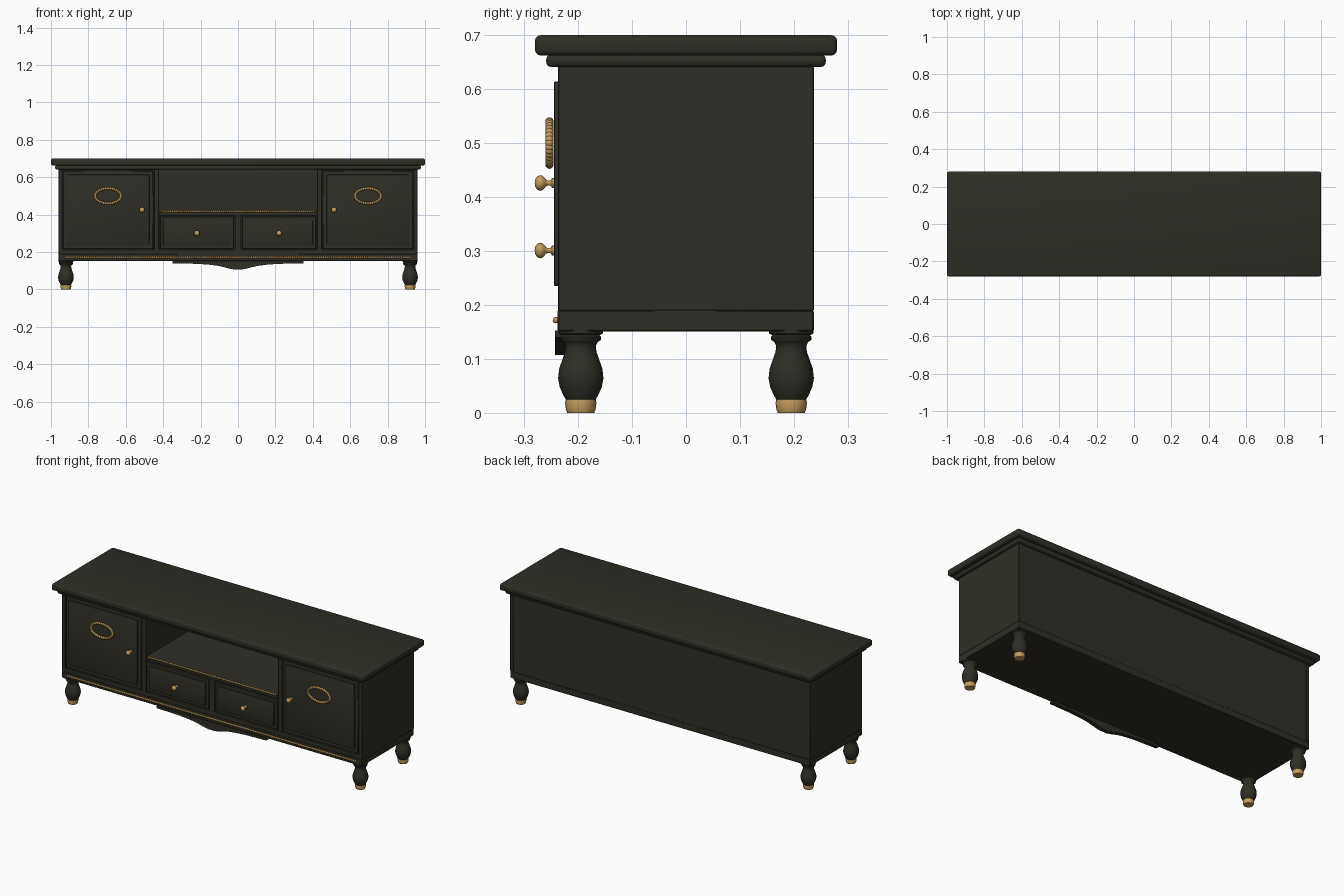
import bpy, bmesh, math
from mathutils import Matrix, Vector

if "Cube" in bpy.data.objects:
    bpy.data.objects.remove(bpy.data.objects["Cube"], do_unlink=True)


def make_material(name, rgb):
    mat = bpy.data.materials.new(name)
    mat.use_nodes = True
    mat.diffuse_color = (*rgb, 1)
    bsdf = next(n for n in mat.node_tree.nodes if n.type == "BSDF_PRINCIPLED")
    bsdf.inputs["Base Color"].default_value = (*rgb, 1)
    return mat


DARK = make_material("dark olive paint", (0.028, 0.027, 0.019))
GOLD = make_material("antique gold", (0.55, 0.34, 0.11))
FRONT = -0.237


def finish(name, bm, mat, angle=40):
    bmesh.ops.recalc_face_normals(bm, faces=bm.faces)
    mesh = bpy.data.meshes.new(name)
    bm.to_mesh(mesh)
    bm.free()
    mesh.materials.append(mat)
    mesh.shade_smooth()
    mesh.set_sharp_from_angle(angle=math.radians(angle))
    obj = bpy.data.objects.new(name, mesh)
    bpy.context.collection.objects.link(obj)
    return obj


def box(name, x, y, z, bevel=0.002, segments=1, mat=DARK):
    """Bevelled box given as (low, high) ranges on each axis."""
    bm = bmesh.new()
    bmesh.ops.create_cube(bm, size=1)
    for v in bm.verts:
        v.co = [r[0] if c < 0 else r[1] for c, r in zip(v.co, (x, y, z))]
    if bevel:
        bmesh.ops.bevel(bm, geom=bm.edges[:], offset=bevel, segments=segments,
                        profile=0.5, affect="EDGES")
    return finish(name, bm, mat)


def lathe(name, profile, matrix, mat, steps=20):
    """Spin (radius, height) points around the local z axis."""
    bm = bmesh.new()
    verts = [bm.verts.new((r, 0, h)) for r, h in profile]
    edges = [bm.edges.new(pair) for pair in zip(verts, verts[1:])]
    bmesh.ops.spin(bm, geom=verts + edges, cent=(0, 0, 0), axis=(0, 0, 1),
                   angle=math.tau, steps=steps)
    bmesh.ops.remove_doubles(bm, verts=bm.verts, dist=0.00005)
    bmesh.ops.transform(bm, matrix=matrix, verts=bm.verts)
    return finish(name, bm, mat, 50)


def beads(name, points, radius):
    bm = bmesh.new()
    for p in points:
        bmesh.ops.create_uvsphere(bm, u_segments=8, v_segments=6, radius=radius,
                                  matrix=Matrix.Translation(p))
    return finish(name, bm, GOLD, 80)


def bead_row(name, half, y, z, radius, spacing):
    n = round(2 * half / spacing)
    beads(name, [Vector((-half + 2 * half * i / n, y, z)) for i in range(n + 1)], radius)


def span(side, a, b):
    return tuple(sorted((side * a, side * b)))


# Top board, moulding below it, plinth
box("top_board", (-1, 1), (-0.28, 0.28), (0.662, 0.7), 0.011, 3)
box("top_moulding", (-0.978, 0.978), (-0.259, 0.259), (0.641, 0.664), 0.009, 3)
box("plinth", (-0.96, 0.96), (FRONT - 0.001, 0.237), (0.151, 0.191), 0.003)

# Carcass
DEPTH = (FRONT, 0.225)
box("bottom_panel", (-0.957, 0.957), DEPTH, (0.188, 0.213))
box("back_panel", (-0.957, 0.957), (0.215, 0.236), (0.188, 0.645))
box("shelf", (-0.425, 0.425), (FRONT + 0.004, 0.22), (0.394, 0.416))
box("drawer_divider", (-0.017, 0.017), DEPTH, (0.21, 0.396))
box("drawer_recess", (-0.425, 0.425), (FRONT + 0.012, 0.2), (0.21, 0.396), 0)

KNOB = [(0, 0), (0.009, 0), (0.009, 0.003), (0.005, 0.006), (0.0045, 0.012),
        (0.008, 0.016), (0.013, 0.020), (0.0145, 0.025), (0.013, 0.030),
        (0.008, 0.034), (0, 0.0355)]
FACE_OUT = Matrix.Rotation(math.pi / 2, 4, "X")


def front_panel(name, x, z, inset):
    """Slab with a raised, moulded centre field."""
    box(name + "_slab", x, (FRONT, FRONT + 0.03), z, 0.003)
    bm_x = (x[0] + inset, x[1] - inset)
    bm_z = (z[0] + inset, z[1] - inset)
    box(name + "_field", bm_x, (FRONT - 0.008, FRONT + 0.01), bm_z, 0.003, 2)


def knob(name, x, z):
    lathe(name, KNOB, Matrix.Translation((x, FRONT - 0.008, z)) @ FACE_OUT, GOLD, 16)


for side, label in ((1, "left"), (-1, "right")):
    box(label + "_side_panel", span(side, 0.939, 0.96), (FRONT, 0.237), (0.189, 0.645))
    box(label + "_divider", span(side, 0.422, 0.449), DEPTH, (0.21, 0.645))
    box(label + "_door_recess", span(side, 0.445, 0.945), (FRONT + 0.012, 0.2), (0.21, 0.645), 0)
    front_panel(label + "_door", span(side, 0.453, 0.935), (0.217, 0.635), 0.021)
    front_panel(label + "_drawer", span(side, 0.021, 0.418), (0.217, 0.390), 0.018)
    knob(label + "_door_knob", side * 0.513, 0.426)
    knob(label + "_drawer_knob", side * 0.22, 0.301)

    # Beaded oval on the door
    ring = [Vector((side * 0.695 + 0.069 * math.cos(a), FRONT - 0.016, 0.5 + 0.040 * math.sin(a)))
            for a in (math.tau * i / 36 for i in range(36))]
    beads(label + "_door_oval", ring, 0.0078)

# Beaded trims
bead_row("plinth_beading", 0.92, FRONT - 0.004, 0.172, 0.006, 0.011)
bead_row("shelf_beading", 0.405, FRONT, 0.418, 0.006, 0.011)

# Turned legs with gold feet
LEG = [(0.027, 0.024), (0.032, 0.032), (0.039, 0.048), (0.042, 0.064),
       (0.040, 0.082), (0.034, 0.099), (0.029, 0.113), (0.028, 0.124),
       (0.031, 0.131), (0.037, 0.135), (0.038, 0.141), (0.035, 0.144),
       (0.041, 0.147), (0.041, 0.154), (0, 0.154)]
FOOT = [(0, 0), (0.025, 0), (0.0275, 0.006), (0.029, 0.018), (0.028, 0.025), (0, 0.025)]
for sx, lr in ((1, "left"), (-1, "right")):
    for sy, fb in ((-1, "front"), (1, "back")):
        place = Matrix.Translation((sx * 0.92, sy * 0.195, 0))
        lathe(f"{fb}_{lr}_leg", LEG, place, DARK)
        lathe(f"{fb}_{lr}_foot", FOOT, place, GOLD)

# Shaped apron: half of the lower edge, mirrored
half = [(0.35, 0.153), (0.35, 0.140), (0.22, 0.137), (0.16, 0.133), (0.11, 0.127),
        (0.07, 0.118), (0.045, 0.111), (0.02, 0.107)]
outline = half + [(-x, z) for x, z in reversed(half)]
bm = bmesh.new()
face = bm.faces.new([bm.verts.new((x, -0.243, z)) for x, z in outline])
moved = bmesh.ops.extrude_face_region(bm, geom=[face])["geom"]
bmesh.ops.translate(bm, vec=(0, 0.022, 0),
                    verts=[g for g in moved if isinstance(g, bmesh.types.BMVert)])
finish("apron", bm, DARK, 30)
